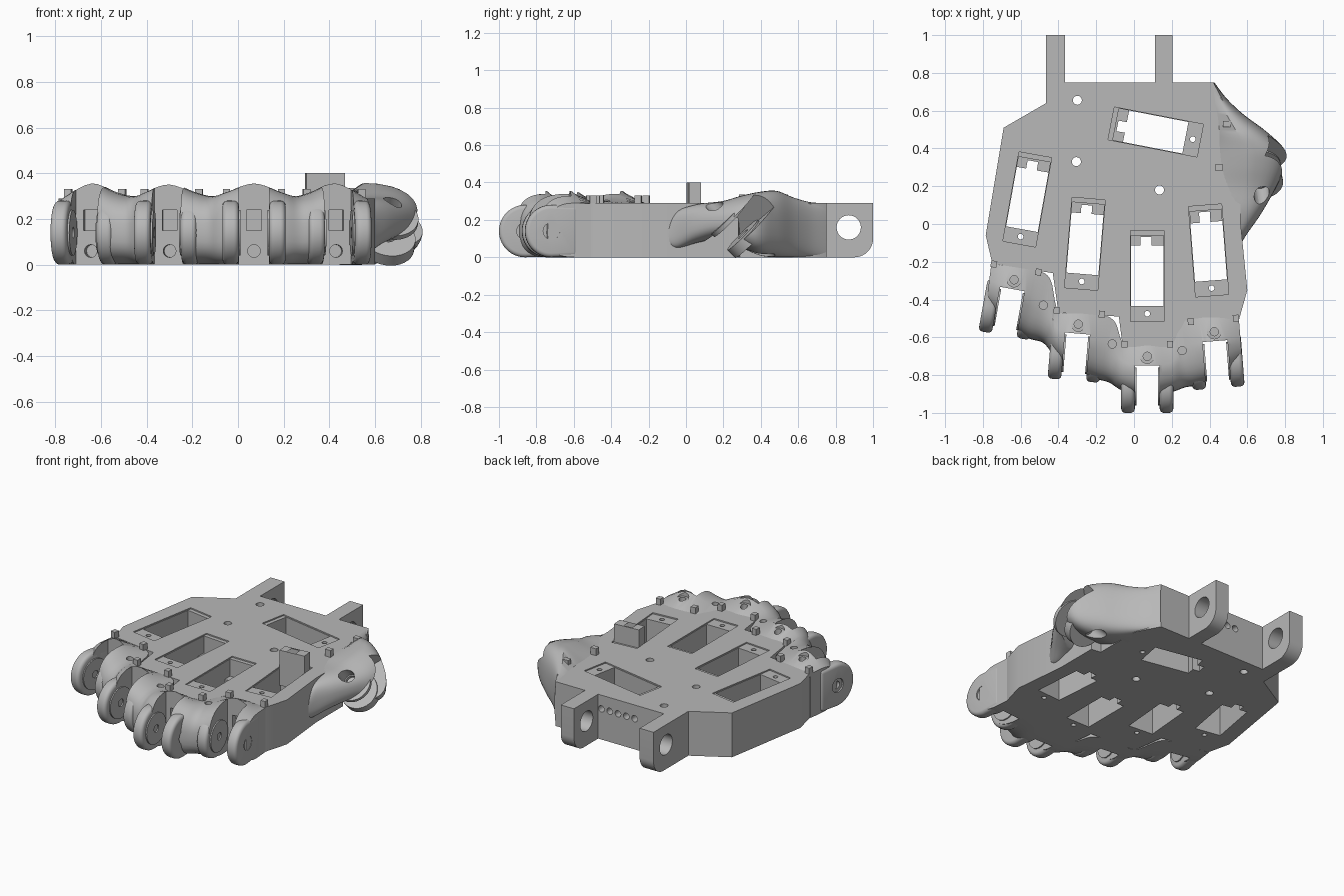
import bpy, bmesh, math
from mathutils import Matrix, Vector

if "Cube" in bpy.data.objects:
    bpy.data.objects.remove(bpy.data.objects["Cube"], do_unlink=True)

grey = bpy.data.materials.new("plain grey")
grey.use_nodes = True
COLOUR = (0.48, 0.48, 0.48, 1)
grey.diffuse_color = COLOUR
grey.node_tree.nodes["Principled BSDF"].inputs["Base Color"].default_value = COLOUR

IDENT = Matrix.Identity(4)
# Frame that extrudes a (y, z) profile along x
ALONG_X = Matrix(((0, 0, 1, 0), (1, 0, 0, 0), (0, 1, 0, 0), (0, 0, 0, 1)))
# Frame that extrudes an (z, x) profile along y
ALONG_Y = Matrix(((0, 1, 0, 0), (0, 0, 1, 0), (1, 0, 0, 0), (0, 0, 0, 1)))


def finish(name, bm):
    bmesh.ops.recalc_face_normals(bm, faces=bm.faces)
    mesh = bpy.data.meshes.new(name)
    bm.to_mesh(mesh)
    bm.free()
    mesh.materials.append(grey)
    obj = bpy.data.objects.new(name, mesh)
    bpy.context.collection.objects.link(obj)
    return obj


def prism(name, pts, low, high, frame=IDENT):
    bm = bmesh.new()
    rings = [[bm.verts.new(frame @ Vector((a, b, c))) for a, b in pts] for c in (low, high)]
    bm.faces.new(rings[0])
    bm.faces.new(rings[1])
    for i in range(len(pts)):
        j = (i + 1) % len(pts)
        bm.faces.new((rings[0][i], rings[0][j], rings[1][j], rings[1][i]))
    return finish(name, bm)


def rect(x0, x1, y0, y1):
    return [(x0, y0), (x1, y0), (x1, y1), (x0, y1)]


def arc(cx, cy, r, start=0, end=360, n=32):
    steps = n if end - start == 360 else n + 1
    angles = [math.radians(start + (end - start) * i / n) for i in range(steps)]
    return [(cx + r * math.cos(t), cy + r * math.sin(t)) for t in angles]


def activate(obj):
    bpy.ops.object.select_all(action='DESELECT')
    obj.select_set(True)
    bpy.context.view_layer.objects.active = obj


def cut(obj, *cutter_args):
    cutter = prism("cutter", *cutter_args)
    mod = obj.modifiers.new("cut", 'BOOLEAN')
    mod.operation = 'DIFFERENCE'
    mod.solver = 'EXACT'
    mod.object = cutter
    activate(obj)
    bpy.ops.object.modifier_apply(modifier=mod.name)
    bpy.data.objects.remove(cutter, do_unlink=True)


def smooth(obj, degrees=40):
    activate(obj)
    bpy.ops.object.shade_smooth_by_angle(angle=math.radians(degrees))


def bevel(obj, width):
    mod = obj.modifiers.new("round edge", 'BEVEL')
    mod.width, mod.segments, mod.angle_limit = width, 4, math.radians(50)
    activate(obj)
    bpy.ops.object.modifier_apply(modifier=mod.name)


def spline(rows, per_span):
    out = []
    for i in range(len(rows) - 1):
        quad = [rows[max(0, min(len(rows) - 1, i + k))] for k in (-1, 0, 1, 2)]
        for s in range(per_span):
            t = s / per_span
            out.append([b + t * (c - a) / 2 + t * t * (a - 2.5 * b + 2 * c - d / 2)
                        + t ** 3 * (1.5 * (b - c) + (d - a) / 2) for a, b, c, d in zip(*quad)])
    return out + [list(rows[-1])]


def shell(name, stations, squareness, n=18):
    """Loft of rounded sections running from an inner point to an outer point."""
    bm = bmesh.new()
    rings = []
    for xi, yi, xo, yo, top, bottom in spline(stations, 5):
        mid = bottom + 0.45 * (top - bottom)
        section = [(0, bottom), (0, min(top, 0.288))]
        for i in range(n + 1):
            t = math.pi * (0.5 - i / n)
            u = 0.38 + 0.62 * max(0, math.cos(t)) ** squareness
            s = abs(math.sin(t)) ** squareness
            section.append((u, mid + s * (top - mid) if t > 0 else mid - s * (mid - bottom)))
        rings.append([bm.verts.new((xi + u * (xo - xi), yi + u * (yo - yi), z)) for u, z in section])
    bm.faces.new(rings[0])
    bm.faces.new(rings[-1])
    for a, b in zip(rings, rings[1:]):
        for i in range(len(a)):
            j = (i + 1) % len(a)
            bm.faces.new((a[i], a[j], b[j], b[i]))
    return finish(name, bm)


def placed(x, y, degrees):
    return Matrix.Translation((x, y, 0)) @ Matrix.Rotation(math.radians(degrees), 4, 'Z')


# Palm block
TOP = 0.29
palm = prism("palm_block", [
    (-0.465, 0.64), (-0.465, 0.75), (0.42, 0.75), (0.5, 0.6), (0.5, 0.29), (0.565, 0.28),
    (0.565, 0), (0.6, -0.35), (0.555, -0.51), (0.27, -0.51), (0.2, -0.65), (-0.06, -0.65),
    (-0.08, -0.49), (-0.4, -0.47), (-0.43, -0.26), (-0.75, -0.21), (-0.785, -0.06),
    (-0.69, 0.51)], 0, TOP)

# Motor pockets: shallow seat, through opening, stepped end and screw hole
for x, y, turn in ((-0.565, 0.13, -10.2), (-0.26, -0.105, -4.8), (0.07, -0.275, 0),
                   (0.395, -0.14, 4.5), (0.115, 0.487, 79)):
    frame = placed(x, y, turn)
    cut(palm, rect(-0.088, 0.088, -0.24, 0.24), TOP - 0.008, 0.4, frame)
    cut(palm, rect(-0.085, 0.085, -0.16, 0.16), -0.1, 0.4, frame)
    cut(palm, rect(-0.085, 0.085, 0.15, 0.215), 0.17, 0.4, frame)
    cut(palm, rect(-0.035, 0.022, 0.15, 0.205), -0.1, 0.4, frame)
    cut(palm, arc(0, -0.2, 0.015, n=16), -0.1, 0.4, frame)

# Fixing holes through the palm, cord holes in the wrist wall
for x, y in ((-0.3, 0.655), (-0.305, 0.33), (0.135, 0.18)):
    cut(palm, arc(x, y, 0.024, n=20), -0.1, 0.4)
for i in range(5):
    cut(palm, arc(0.2, 0.087 - 0.06 * i, 0.021, n=16), 0.66, 0.8, ALONG_Y)
smooth(palm, 30)

# Wrist lugs
for name, x0, x1, y0 in (("wrist_lug_right", -0.465, -0.365, 0.64), ("wrist_lug_left", 0.11, 0.205, 0.74)):
    profile = [(y0, TOP), (y0, 0)] + arc(0.9, 0.1, 0.1, -90, 0, 10) + [(1, TOP)]
    lug = prism(name, profile, x0, x1, ALONG_X)
    cut(lug, arc(0.87, 0.16, 0.065), -1, 1, ALONG_X)
    smooth(lug, 30)

# Knuckle cover: inner x, y, outer x, y, top, bottom
cover = shell("knuckle_cover", [
    (-0.755, -0.21, -0.785, -0.44, 0.29, 0), (-0.62, -0.23, -0.675, -0.52, 0.355, 0),
    (-0.50, -0.25, -0.57, -0.60, 0.315, 0), (-0.44, -0.30, -0.48, -0.63, 0.30, 0),
    (-0.40, -0.46, -0.42, -0.70, 0.315, 0), (-0.29, -0.47, -0.315, -0.78, 0.355, 0),
    (-0.17, -0.48, -0.20, -0.82, 0.315, 0), (-0.10, -0.52, -0.13, -0.84, 0.30, 0),
    (-0.05, -0.64, -0.065, -0.88, 0.315, 0), (0.07, -0.64, 0.07, -0.92, 0.355, 0),
    (0.19, -0.64, 0.20, -0.89, 0.315, 0), (0.24, -0.54, 0.27, -0.865, 0.30, 0),
    (0.30, -0.50, 0.33, -0.855, 0.315, 0), (0.42, -0.49, 0.44, -0.82, 0.355, 0),
    (0.555, -0.50, 0.575, -0.74, 0.29, 0)], 0.75)
for x, y in ((-0.48, -0.43), (-0.115, -0.635), (0.255, -0.67)):
    cut(cover, arc(x, y, 0.022, n=16), 0.2, 0.5)

# Finger knuckles: forked prongs, joint discs, screw seat and locating posts
GAP = 0.066
for finger, x, y, turn in (("little", -0.635, -0.295, -10.2), ("ring", -0.295, -0.53, -4.8),
                           ("middle", 0.07, -0.7, 0), ("index", 0.425, -0.57, 4.5)):
    frame = placed(x, y, turn)
    sideways = frame @ ALONG_X
    cut(cover, rect(-GAP, GAP, -0.5, -0.05), -0.1, 0.5, frame)
    cut(cover, rect(-0.032, 0.032, -0.2, -0.01), 0.15, 0.24, frame)
    cut(cover, arc(0, 0, 0.038, n=20), 0.325, 0.5, frame)
    cut(cover, arc(0, 0, 0.022, n=16), 0.26, 0.5, frame)
    cut(cover, arc(0.06, 0, 0.028, n=16), -0.2, 0.0, frame @ ALONG_Y)
    for side, sign in (("left", 1), ("right", -1)):
        outline = [(-0.02, 0.275), (-0.02, 0.005)] + arc(-0.16, 0.14, 0.14, -90, -270, 28)[::-1][::-1]
        ends = sorted((sign * GAP, sign * 0.138))
        prong = prism(f"{finger}_prong_{side}", outline, *ends, sideways)
        bevel(prong, 0.022)
        cut(prong, arc(-0.16, 0.14, 0.024, n=20), -0.3, 0.3, sideways)
        ends = sorted((sign * 0.128, sign * 0.2))
        cut(prong, arc(-0.16, 0.14, 0.045, n=24), *ends, sideways)
        smooth(prong)
        ends = sorted((sign * 0.058, sign * 0.07))
        disc = prism(f"{finger}_joint_disc_{side}", arc(-0.16, 0.14, 0.1), *ends, sideways)
        cut(disc, arc(-0.16, 0.14, 0.024, n=20), -0.3, 0.3, sideways)
        smooth(disc)
        px = sign * 0.12
        prism(f"{finger}_post_{side}", rect(px - 0.016, px + 0.016, 0.045, 0.08), 0.27, 0.33, frame)
smooth(cover)

# Thumb mount
thumb = shell("thumb_mount", [
    (0.40, 0.74, 0.425, 0.75, 0.29, 0), (0.42, 0.66, 0.49, 0.665, 0.295, 0),
    (0.44, 0.57, 0.58, 0.58, 0.32, 0), (0.45, 0.48, 0.70, 0.49, 0.355, 0),
    (0.45, 0.40, 0.80, 0.39, 0.35, 0.01), (0.46, 0.30, 0.80, 0.30, 0.33, 0.05),
    (0.48, 0.20, 0.745, 0.18, 0.30, 0.10), (0.50, 0.08, 0.67, 0.05, 0.285, 0.08),
    (0.53, -0.03, 0.60, -0.05, 0.25, 0.05), (0.54, -0.08, 0.57, -0.10, 0.18, 0.06)], 0.8)

# Tilted thumb joint: slot, hinge discs and pivot holes
axis = Vector((0.1, -0.7, 0.7)).normalized()
reach = Vector((0.75, -0.45, -0.45))
reach = (reach - axis * reach.dot(axis)).normalized()
hinge = Matrix((reach, axis.cross(reach), axis)).transposed().to_4x4()
hinge.translation = (0.66, 0.27, 0.16)
cut(thumb, rect(-0.1, 0.5, -0.5, 0.5), -0.06, 0.06, hinge)
cut(thumb, arc(0, 0, 0.042, n=24), -0.3, 0.3, hinge)
smooth(thumb)
for name, low, high in (("thumb_disc_upper", 0.05, 0.075), ("thumb_disc_lower", -0.11, -0.05)):
    disc = prism(name, arc(0.01, 0, 0.115), low, high, hinge)
    cut(disc, arc(0, 0, 0.035, n=24), -0.3, 0.3, hinge)
    smooth(disc)
for x, y in ((0.49, 0.53), (0.45, 0.30)):
    prism("thumb_post", rect(x - 0.02, x + 0.02, y - 0.016, y + 0.016), 0.27, 0.335)
